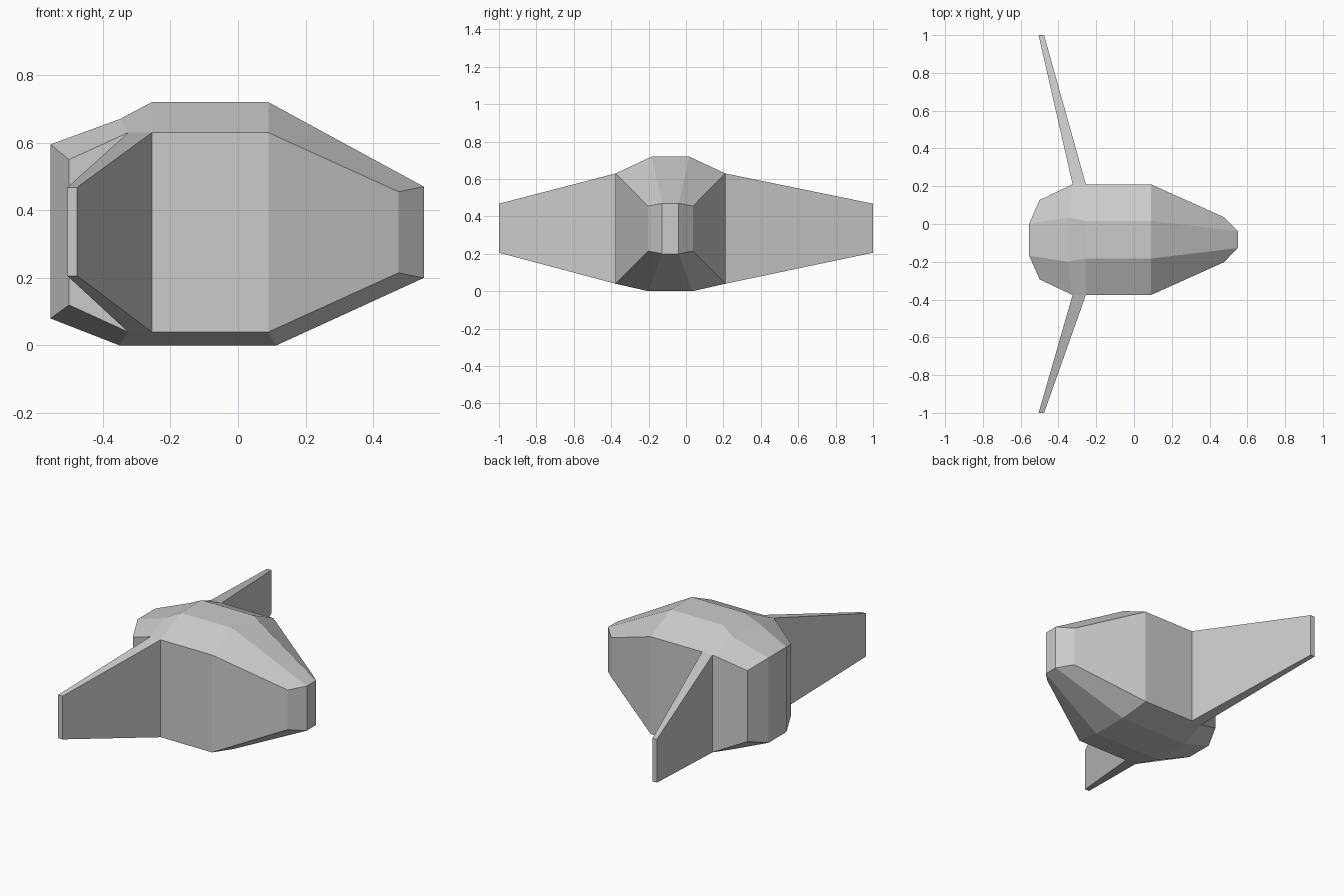
import bpy
import bmesh

cube = bpy.data.objects.get("Cube")
if cube:
    bpy.data.objects.remove(cube, do_unlink=True)

grey = bpy.data.materials.new("plain_grey")
grey.use_nodes = True
COLOUR = (0.6, 0.6, 0.6, 1)
grey.diffuse_color = COLOUR
grey.node_tree.nodes["Principled BSDF"].inputs["Base Color"].default_value = COLOUR

MID_Y = -0.083  # hull centre line


def add_object(name, bm):
    bmesh.ops.recalc_face_normals(bm, faces=bm.faces)
    mesh = bpy.data.meshes.new(name)
    bm.to_mesh(mesh)
    bm.free()
    mesh.materials.append(grey)
    obj = bpy.data.objects.new(name, mesh)
    bpy.context.collection.objects.link(obj)
    return obj


def loft(name, rings):
    """Skin matching rings, collapsing shared points, and cap both ends."""
    bm = bmesh.new()
    known = {}

    def face(points):
        verts = []
        for p in points:
            v = known.get(p) or known.setdefault(p, bm.verts.new(p))
            if v not in verts:
                verts.append(v)
        if len(verts) > 2 and not bm.faces.get(verts):
            bm.faces.new(verts)

    for a, b in zip(rings, rings[1:]):
        for i in range(len(a)):
            j = (i + 1) % len(a)
            face([a[i], a[j], b[j], b[i]])
    face(rings[0])
    face(rings[-1])
    return add_object(name, bm)


# Hull rails, each point being (x, half width, z)
tail_hi, tail_lo = (-0.555, 0.085, 0.595), (-0.555, 0.085, 0.08)
nose_hi, nose_lo = (0.55, 0.044, 0.47), (0.55, 0.044, 0.2)
roof = [tail_hi, tail_hi, (-0.35, 0.117, 0.67), (-0.255, 0.1, 0.72),
        (0.09, 0.1, 0.72), nose_hi, nose_hi]
shoulder = [tail_hi, (-0.5, 0.21, 0.55), (-0.325, 0.293, 0.63), (-0.255, 0.293, 0.63),
            (0.09, 0.293, 0.63), (0.475, 0.12, 0.455), nose_hi]
sill = [tail_lo, (-0.5, 0.21, 0.12), (-0.325, 0.293, 0.04), (-0.255, 0.293, 0.04),
        (0.09, 0.293, 0.04), (0.475, 0.12, 0.215), nose_lo]
keel = [tail_lo, tail_lo, (-0.35, 0.117, 0), (-0.255, 0.117, 0),
        (0.113, 0.117, 0), nose_lo, nose_lo]

rings = []
for station in zip(roof, shoulder, sill, keel):
    left = [(x, MID_Y + w, z) for x, w, z in station]
    right = [(x, MID_Y - w, z) for x, w, z in reversed(station)]
    rings.append(left + right)
loft("hull", rings)


# Swept fins tapering out from the hull sides
def fin_ring(x0, x1, y, z0, z1):
    return [(x0, y, z0), (x1, y, z0), (x1, y, z1), (x0, y, z1)]


for name, root_y, tip_y in (("left_fin", MID_Y + 0.293, 1), ("right_fin", MID_Y - 0.293, -1)):
    loft(name, [fin_ring(-0.325, -0.255, root_y, 0.04, 0.63),
                fin_ring(-0.505, -0.476, tip_y, 0.206, 0.468)])
